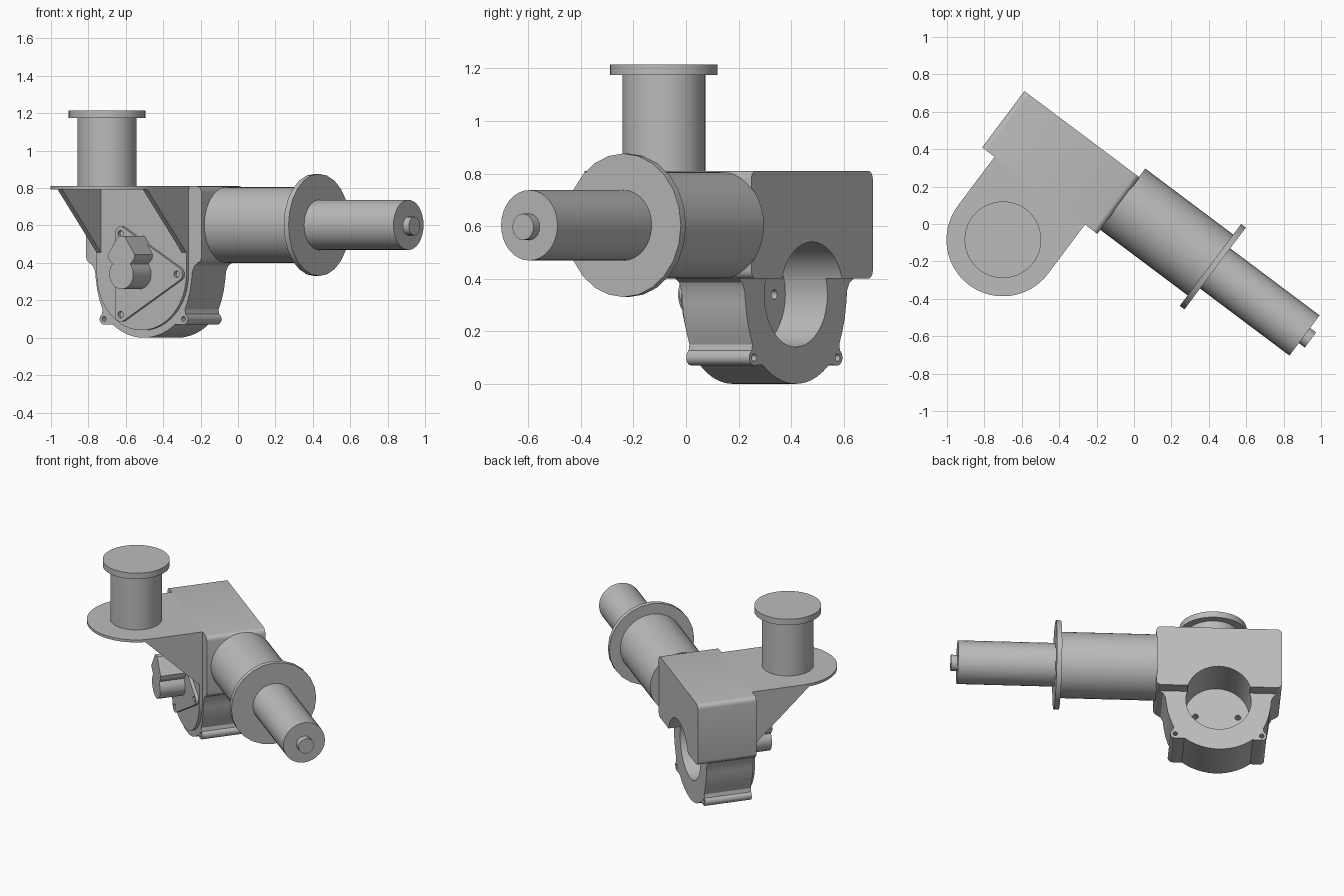
import bpy, bmesh, math
from mathutils import Matrix, Vector

if "Cube" in bpy.data.objects:
    bpy.data.objects.remove(bpy.data.objects["Cube"], do_unlink=True)

TURN = Matrix.Rotation(math.atan2(-0.6, 0.8), 4, "Z")
MID = -0.51          # gearbox centre along the motor axis
HUB = 0.34           # height of the gear axis
FRONT, BACK = -0.16, 0.217

grey = bpy.data.materials.new("plain_grey")
grey.use_nodes = True
grey.diffuse_color = (0.5, 0.5, 0.5, 1)
grey.node_tree.nodes["Principled BSDF"].inputs["Base Color"].default_value = (0.5, 0.5, 0.5, 1)


def arc(a, b, r, start, end, n=12):
    angles = [math.radians(start + (end - start) * i / n) for i in range(n + 1)]
    return [(a + r * math.cos(t), b + r * math.sin(t)) for t in angles]


def circle(a, b, r, n=32):
    return arc(a, b, r, 0, 360, n)[:-1]


def prism(name, points, axis, lo, hi):
    """Extrude a 2D outline along one axis of the machine's own frame."""
    place = {"u": lambda a, b, d: (d, a, b),
             "v": lambda a, b, d: (a, d, b),
             "z": lambda a, b, d: (a, b, d)}[axis]
    bm = bmesh.new()
    face = bm.faces.new([bm.verts.new(place(a, b, lo)) for a, b in points])
    out = bmesh.ops.extrude_face_region(bm, geom=[face])
    shift = Vector(place(0, 0, hi - lo))
    bmesh.ops.translate(bm, vec=shift, verts=[g for g in out["geom"] if isinstance(g, bmesh.types.BMVert)])
    bmesh.ops.recalc_face_normals(bm, faces=bm.faces)
    mesh = bpy.data.meshes.new(name)
    bm.to_mesh(mesh)
    bm.free()
    mesh.materials.append(grey)
    ob = bpy.data.objects.new(name, mesh)
    bpy.context.collection.objects.link(ob)
    ob.matrix_world = TURN
    return ob


def activate(ob):
    bpy.ops.object.select_all(action="DESELECT")
    ob.select_set(True)
    bpy.context.view_layer.objects.active = ob


def drill(ob, holes):
    """Cut round holes (u, z, radius, from, to) along the gear axis."""
    for u, z, r, lo, hi in holes:
        cutter = prism("cutter", circle(u, z, r, 40 if r > 0.1 else 16), "v", lo, hi)
        cutter.hide_render = True
        mod = ob.modifiers.new("hole", "BOOLEAN")
        mod.operation, mod.solver, mod.object = "DIFFERENCE", "EXACT", cutter
        activate(ob)
        bpy.ops.object.modifier_apply(modifier=mod.name)
        bpy.data.objects.remove(cutter, do_unlink=True)


parts = []

# Worm gear block with rounded ends
w, e = 0.385, 0.03
outline = (arc(MID + w - e, 0.81 - e, e, 0, 90, 5) + arc(MID - w + e, 0.81 - e, e, 90, 180, 5)
           + arc(MID - w + e, 0.4 + e, e, 180, 270, 5) + arc(MID + w - e, 0.4 + e, e, 270, 360, 5))
block = prism("gear_block", outline, "v", FRONT, BACK)
bore = (MID, HUB, 0.2, -0.06, 0.4)
drill(block, [bore])
parts.append(block)

# Round lower housing with a flared neck and screw lugs
side = [(0.365, 0.4), (0.34, 0.385), (0.325, 0.355), (0.32, 0.31), (0.31, 0.25),
        (0.295, 0.2), (0.275, 0.15)]
side += arc(0.265, 0.1, 0.03, 60, -90, 8) + arc(0, HUB, 0.34, -52, -90, 10)
outline = [(MID + a, z) for a, z in side] + [(MID - a, z) for a, z in side[-2::-1]]
housing = prism("gear_housing", outline, "v", FRONT, 0.14)
drill(housing, [bore] + [(MID + s * 0.265, 0.1, 0.014, -0.3, 0.3) for s in (-1, 1)]
      + [(MID + s * 0.13, HUB, 0.018, -0.13, 0.1) for s in (-1, 1)])
parts.append(housing)

# Bracket: upright face plate, shelf and two gussets
outline = arc(MID, HUB, 0.3, 180, 360, 24) + [(MID + 0.3, 0.8), (MID - 0.3, 0.8)]
parts.append(prism("bracket_back_plate", outline, "v", FRONT - 0.02, FRONT))
outline = arc(MID, -0.488, 0.302, 180, 360, 32) + [(MID + 0.302, FRONT), (MID - 0.302, FRONT)]
parts.append(prism("bracket_shelf", outline, "z", 0.793, 0.81))
for name, lo in (("gusset_left", -0.24), ("gusset_right", -0.81)):
    parts.append(prism(name, [(FRONT, 0.795), (-0.53, 0.795), (FRONT - 0.02, 0.455), (FRONT, 0.455)],
                       "u", lo, lo + 0.03))

# Triangular cover with three screw holes
corners = [(MID + 0.25 * math.cos(t), HUB + 0.25 * math.sin(t), math.degrees(t))
           for t in (0, math.tau / 3, 2 * math.tau / 3)]
outline = [p for u, z, t in corners for p in arc(u, z, 0.038, t - 60, t + 60, 8)]
cover = prism("motor_cover", outline, "v", FRONT - 0.04, FRONT - 0.01)
drill(cover, [(u, z, 0.018, -0.3, -0.175) for u, z, t in corners])
parts.append(cover)

# Keyed output shaft
half = [(0.02, 0.545), (0.09, 0.445), (0.085, 0.42), (0.06, 0.395)] + arc(0, HUB, 0.08, 35, -90, 12)
outline = [(MID + a, z) for a, z in half] + [(MID - a, z) for a, z in half[-2::-1]]
parts.append(prism("output_key", outline, "v", -0.36, FRONT - 0.02))

# Spool standing on the shelf
for name, r, lo, hi in (("spool_post", 0.158, 0.8, 1.18), ("spool_cap", 0.205, 1.175, 1.215)):
    parts.append(prism(name, circle(MID, -0.488, r, 48), "z", lo, hi))

# Motor, flange and shaft along the drive axis
for name, r, lo, hi, n in (("motor_barrel", 0.203, -0.13, 0.47, 40),
                           ("motor_flange", 0.273, 0.458, 0.49, 24),
                           ("motor_tail", 0.134, 0.48, 1.087, 32),
                           ("shaft_tip", 0.05, 1.08, 1.127, 20)):
    parts.append(prism(name, circle(0.07, 0.603 if r > 0.1 else 0.597, r, n), "u", lo, hi))

for ob in parts:
    activate(ob)
    bpy.ops.object.shade_smooth_by_angle(angle=math.radians(30))
